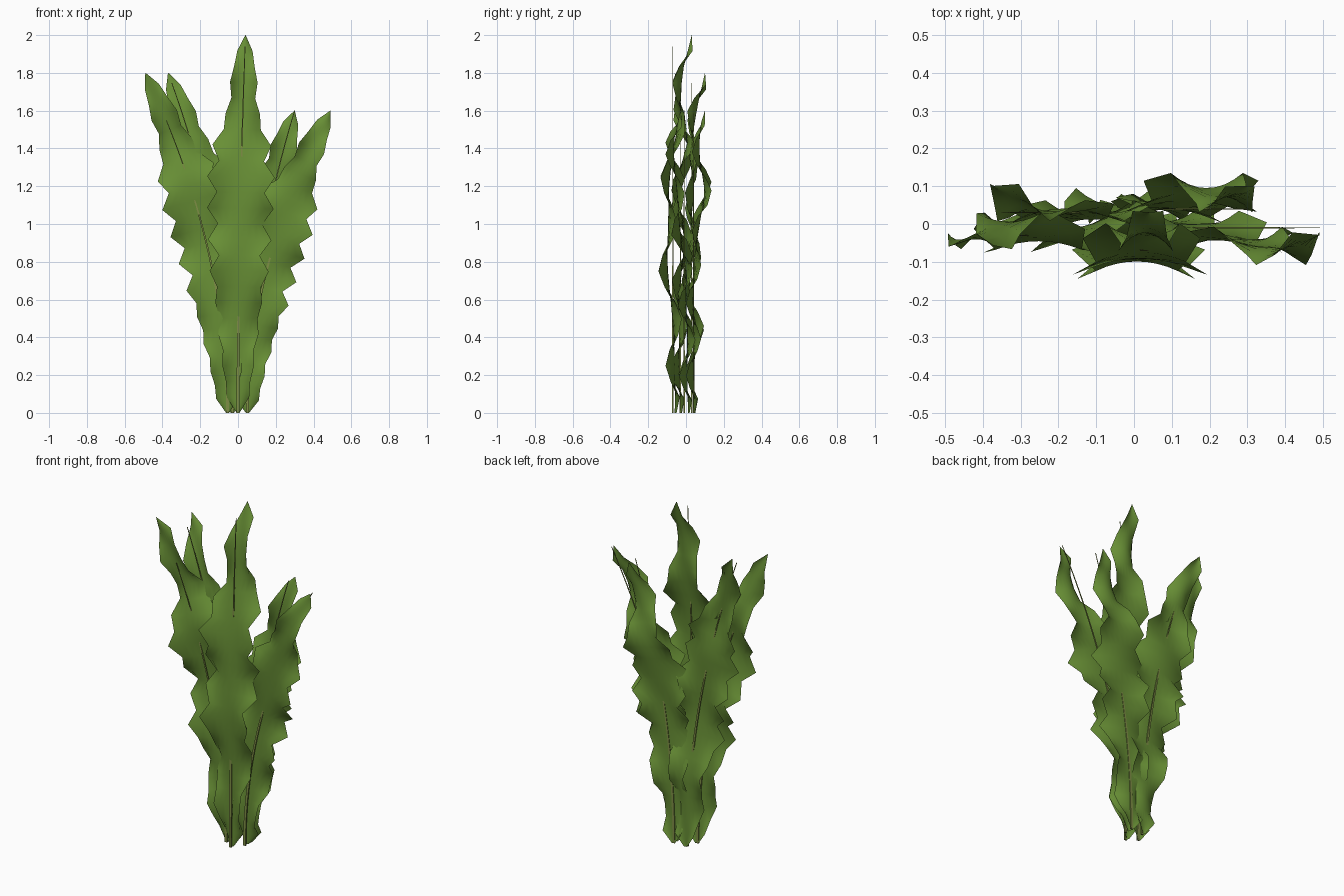
import bpy, math
from mathutils import Vector

if "Cube" in bpy.data.objects:
    bpy.data.objects.remove(bpy.data.objects["Cube"])

ROWS, COLS = 24, 8


def material(name, rgb):
    m = bpy.data.materials.new(name)
    m.diffuse_color = (*rgb, 1.0)
    m.use_nodes = True
    m.node_tree.nodes["Principled BSDF"].inputs["Base Color"].default_value = m.diffuse_color
    return m


leaf_green = material("leaf green", (0.138, 0.275, 0.036))
rib_olive = material("rib olive", (0.21, 0.27, 0.06))

# Half width of a leaf along its length
WIDTH = [(0, .008), (.03, .045), (.07, .07), (.12, .075), (.2, .098), (.3, .118), (.45, .14),
         (.6, .155), (.68, .145), (.75, .105), (.8, .08), (.84, .068), (.89, .065),
         (.925, .06), (.955, .035), (.98, .024), (1, .001)]


def lerp(points, t):
    for (a, va), (b, vb) in zip(points, points[1:]):
        if t <= b:
            return va + (vb - va) * (t - a) / (b - a)
    return points[-1][1]


def spine(base_x, tip_x, height, t):
    return Vector((base_x + (tip_x - base_x) * t ** 1.95, 0, height * t))


def side_dir(base_x, tip_x, height, t):
    d = spine(base_x, tip_x, height, t + .01) - spine(base_x, tip_x, height, max(0, t - .01))
    d.normalize()
    return Vector((d.z, 0, -d.x))


def make_object(name, verts, faces, mat):
    mesh = bpy.data.meshes.new(name)
    mesh.from_pydata(verts, [], faces)
    mesh.materials.append(mat)
    ob = bpy.data.objects.new(name, mesh)
    bpy.context.collection.objects.link(ob)
    return ob


def grid_faces(rows, cols):
    w = cols + 1
    return [(r * w + c, r * w + c + 1, (r + 1) * w + c + 1, (r + 1) * w + c)
            for r in range(rows) for c in range(cols)]


def leaf(name, base_x, tip_x, height, rib_y, rib_end, bend, ripple):
    shape = (base_x, tip_x, height)
    # Rippled blade, jagged in the middle and smoother at the ends
    verts = []
    for r in range(ROWS + 1):
        t = r / ROWS
        centre, side = spine(*shape, t), side_dir(*shape, t)
        jag = .027 if .35 < t < .72 else .007
        half = lerp(WIDTH, t) + (jag if r % 2 else -jag) * (0 < r < ROWS)
        mid = lerp(bend, t)
        wave = ripple * math.cos(8 * math.pi * t) * min(1, half / .04)
        for c in range(COLS + 1):
            s = 2 * c / COLS - 1
            p = centre + side * half * s
            p.y = rib_y + mid + wave * s * s
            p.z = max(0, p.z)
            verts.append(p)
    blade = make_object(name + "_blade", verts, grid_faces(ROWS, COLS), leaf_green)
    for p in blade.data.polygons:
        p.use_smooth = True

    # Thin tapering rib with a square section
    verts, faces = [], []
    for r in range(ROWS + 1):
        t = rib_end * r / ROWS
        centre, side = spine(*shape, t), side_dir(*shape, t)
        h = .008 * (1 - .75 * r / ROWS)
        for sx, sy in ((-1, -1), (1, -1), (1, 1), (-1, 1)):
            p = centre + side * h * sx
            p.y = rib_y + h * .5 * sy
            p.z = max(0, p.z)
            verts.append(p)
        if r:
            b = r * 4
            faces += [(b - 4 + k, b - 4 + (k + 1) % 4, b + (k + 1) % 4, b + k) for k in range(4)]
    faces += [(3, 2, 1, 0), tuple(ROWS * 4 + k for k in range(4))]
    make_object(name + "_rib", verts, faces, rib_olive)


# Five leaves fanned out from the root
leaf("centre_leaf", 0, .04, 2.0, -.07, .97,
     [(0, .01), (.1, .014), (.215, .004), (.4, -.03), (.6, -.02), (.69, 0),
      (.8, .04), (.9, .05), (1, .1)], .05)
leaf("outer_right_leaf", .05, .49, 1.6, -.01, 1,
     [(0, .02), (.25, .015), (.45, .01), (.55, -.01), (.8, -.05), (.9, -.055), (1, -.02)], .045)
leaf("inner_right_leaf", .05, .30, 1.6, .04, 1,
     [(0, 0), (.5, 0), (.73, .06), (.85, .03), (.95, .035), (1, .06)], .04)
leaf("outer_left_leaf", -.055, -.49, 1.8, -.03, .86,
     [(0, 0), (.3, -.01), (.5, .02), (.62, 0), (.68, -.02), (.8, .04), (.87, .01), (1, -.03)], .045)
leaf("inner_left_leaf", -.03, -.37, 1.8, .03, .97,
     [(0, .01), (.25, .02), (.32, 0), (.45, -.02), (.58, 0), (.65, .015), (.71, 0),
      (.76, -.015), (.8, 0), (.9, .03), (1, .07)], .045)
